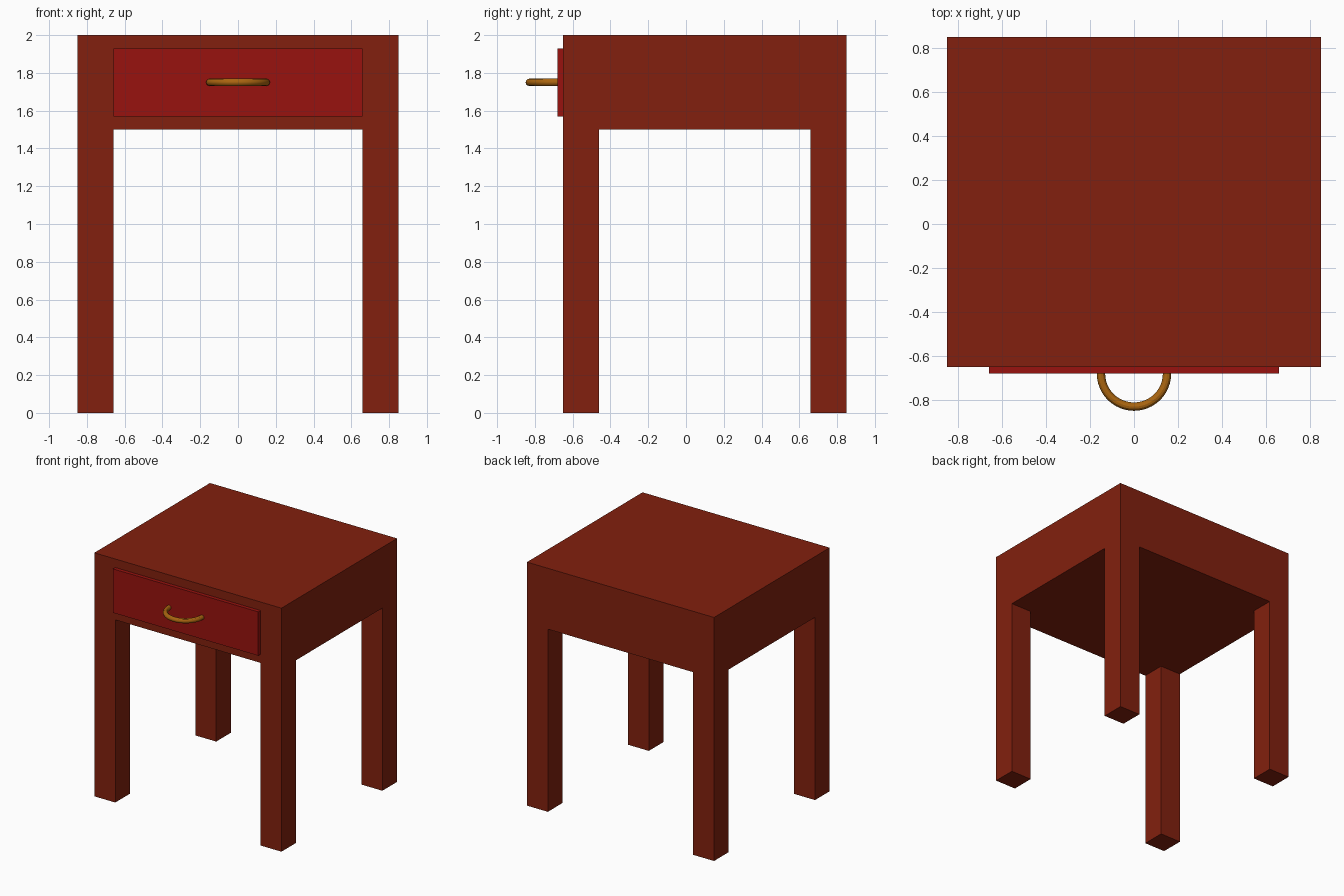
import bpy
import bmesh

if "Cube" in bpy.data.objects:
    bpy.data.objects.remove(bpy.data.objects["Cube"])

LEG = 0.19                       # square leg thickness
X0, X1, Y0, Y1 = -0.85, 0.85, -0.65, 0.85
APRON_Z, TOP_Z = 1.5, 2.0


def material(name, rgb):
    mat = bpy.data.materials.new(name)
    mat.diffuse_color = (*rgb, 1.0)
    mat.use_nodes = True
    mat.node_tree.nodes["Principled BSDF"].inputs["Base Color"].default_value = mat.diffuse_color
    return mat


def add_mesh(name, bm, mat):
    bmesh.ops.recalc_face_normals(bm, faces=bm.faces[:])
    mesh = bpy.data.meshes.new(name)
    bm.to_mesh(mesh)
    bm.free()
    mesh.materials.append(mat)
    obj = bpy.data.objects.new(name, mesh)
    bpy.context.collection.objects.link(obj)
    return obj


wood = material("brown_wood", (0.223, 0.0144, 0.0044))
red = material("red_wood", (0.314, 0.006, 0.0044))
brass = material("brass", (0.40, 0.13, 0.005))

# Table frame: 3x3 underside grid raised into a box, corner cells pulled down as legs
bm = bmesh.new()
xs = (X0, X0 + LEG, X1 - LEG, X1)
ys = (Y0, Y0 + LEG, Y1 - LEG, Y1)
grid = [[bm.verts.new((x, y, APRON_Z)) for y in ys] for x in xs]
for i in range(3):
    for j in range(3):
        bm.faces.new((grid[i][j], grid[i + 1][j], grid[i + 1][j + 1], grid[i][j + 1]))
raised = bmesh.ops.extrude_face_region(bm, geom=bm.faces[:])["geom"]
for v in raised:
    if isinstance(v, bmesh.types.BMVert):
        v.co.z = TOP_Z
bmesh.ops.recalc_face_normals(bm, faces=bm.faces[:])

corners = []
for f in bm.faces:
    c = f.calc_center_median()
    if (abs(c.z - APRON_Z) < 1e-4 and abs(c.x) > X1 - LEG
            and (c.y < Y0 + LEG or c.y > Y1 - LEG)):
        corners.append(f)
for f in bmesh.ops.extrude_discrete_faces(bm, faces=corners)["faces"]:
    for v in f.verts:
        v.co.z = 0.0
add_mesh("table_frame", bm, wood)

# Drawer front standing slightly proud of the frame
bm = bmesh.new()
bmesh.ops.create_cube(bm, size=1.0)
bmesh.ops.scale(bm, vec=(1.32, 0.06, 0.36), verts=bm.verts[:])
bmesh.ops.translate(bm, vec=(0, Y0, 1.75), verts=bm.verts[:])
add_mesh("drawer_front", bm, red)

# Ring handle, half sunk into the drawer
bpy.ops.mesh.primitive_torus_add(
    major_radius=0.15, minor_radius=0.019, major_segments=48, minor_segments=12,
    location=(0, -0.68, 1.75))
handle = bpy.context.object
handle.name = "drawer_handle"
handle.data.materials.append(brass)
bpy.ops.object.shade_smooth_by_angle()
